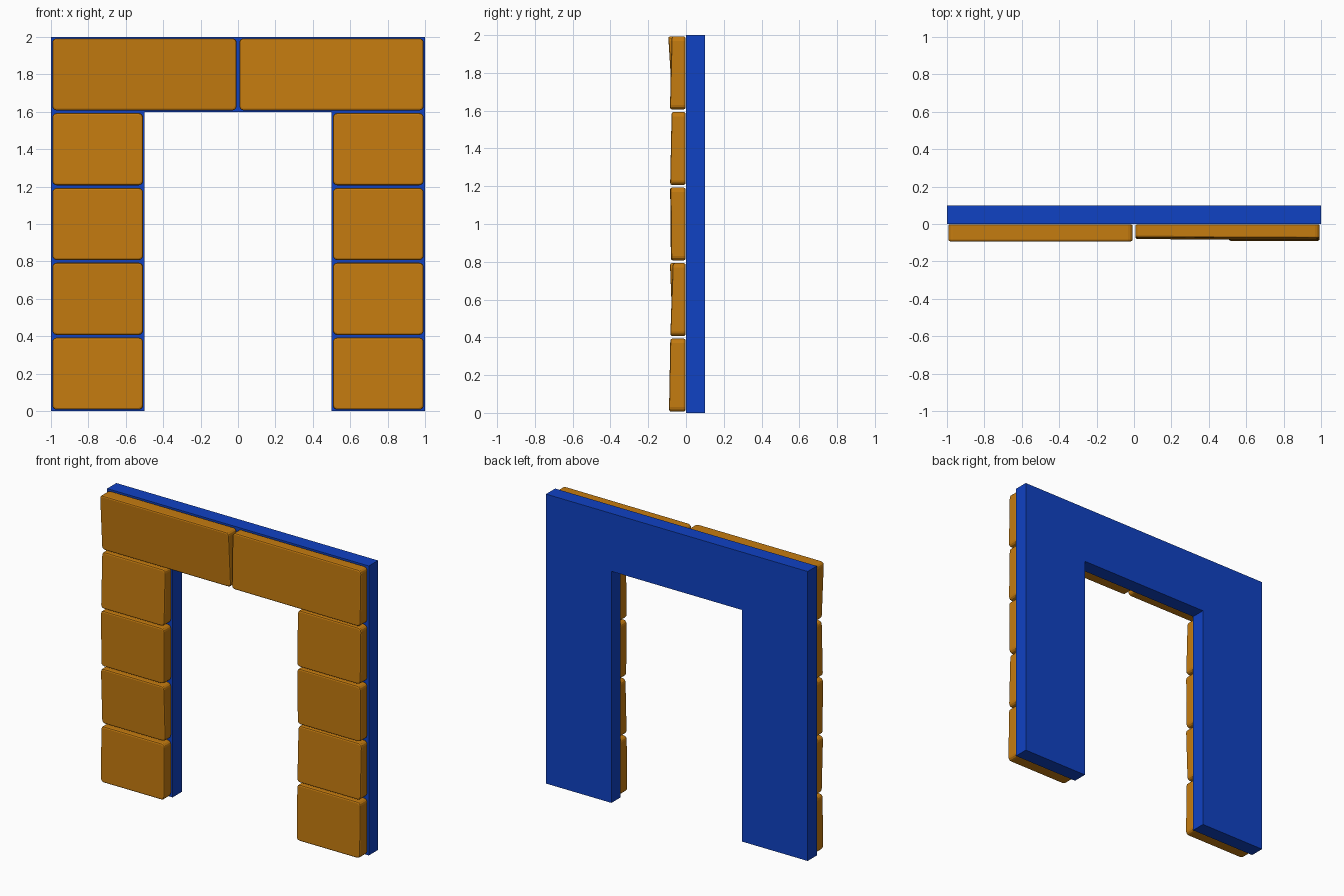
import bpy, bmesh

if "Cube" in bpy.data.objects:
    bpy.data.objects.remove(bpy.data.objects["Cube"], do_unlink=True)


def material(name, rgb):
    mat = bpy.data.materials.new(name)
    mat.use_nodes = True
    mat.diffuse_color = (*rgb, 1)
    mat.node_tree.nodes["Principled BSDF"].inputs["Base Color"].default_value = (*rgb, 1)
    return mat


BLUE = material("frame blue", (0.005, 0.054, 0.55))
ORANGE = material("stone orange", (0.56, 0.2, 0.005))


def finish(bm, name, mat):
    bmesh.ops.recalc_face_normals(bm, faces=bm.faces)
    mesh = bpy.data.meshes.new(name)
    bm.to_mesh(mesh)
    bm.free()
    obj = bpy.data.objects.new(name, mesh)
    bpy.context.collection.objects.link(obj)
    mesh.materials.append(mat)
    return obj


# Flat doorway frame, extruded from its outline
def door_frame():
    half = [(0.5, 1.6), (0.5, 0), (1, 0), (1, 2)]
    outline = half + [(-x, z) for x, z in reversed(half)]
    bm = bmesh.new()
    face = bm.faces.new([bm.verts.new((x, 0, z)) for x, z in outline])
    out = bmesh.ops.extrude_face_region(bm, geom=[face])
    moved = [v for v in out["geom"] if isinstance(v, bmesh.types.BMVert)]
    bmesh.ops.translate(bm, verts=moved, vec=(0, 0.1, 0))
    finish(bm, "door_frame", BLUE)


# Rounded stone whose front leans between the bottom and top depth
def stone(name, x0, x1, z0, z1, bottom, top, skew=0):
    gap = 0.007
    bm = bmesh.new()
    bmesh.ops.create_cube(bm, size=1)
    for v in bm.verts:
        side = 1 if v.co.x > 0 else -1
        depth = top if v.co.z > 0 else bottom
        x = x1 - gap if v.co.x > 0 else x0 + gap
        z = z1 - gap if v.co.z > 0 else z0 + gap
        y = -depth + side * skew if v.co.y < 0 else -0.002
        v.co = (x, y, z)
    # Round the upright corners more than the front and back rims
    corners = [e for e in bm.edges
               if abs(e.verts[0].co.y - e.verts[1].co.y) > 0.04]
    bmesh.ops.bevel(bm, geom=corners, offset=0.024, segments=3,
                    profile=0.5, affect='EDGES')
    obj = finish(bm, name, ORANGE)
    rim = obj.modifiers.new("rim", 'BEVEL')
    rim.width = 0.01
    rim.segments = 2
    rim.limit_method = 'ANGLE'
    rim.angle_limit = 0.9


door_frame()

# Side columns, bottom to top, as (bottom depth, top depth)
columns = {
    "right": (-1, -0.5, [(0.085, 0.08), (0.07, 0.085), (0.08, 0.084), (0.083, 0.07)]),
    "left": (0.5, 1, [(0.09, 0.083), (0.083, 0.07), (0.078, 0.082), (0.084, 0.076)]),
}
for side, (x0, x1, leans) in columns.items():
    for i, (bottom, top) in enumerate(leans):
        stone(f"{side}_column_stone_{i + 1}", x0, x1, 0.4 * i, 0.4 * (i + 1), bottom, top)

# Two long lintel stones
stone("right_lintel_stone", -1, 0, 1.6, 2, 0.07, 0.094)
stone("left_lintel_stone", 0, 1, 1.6, 2, 0.083, 0.074, -0.002)
